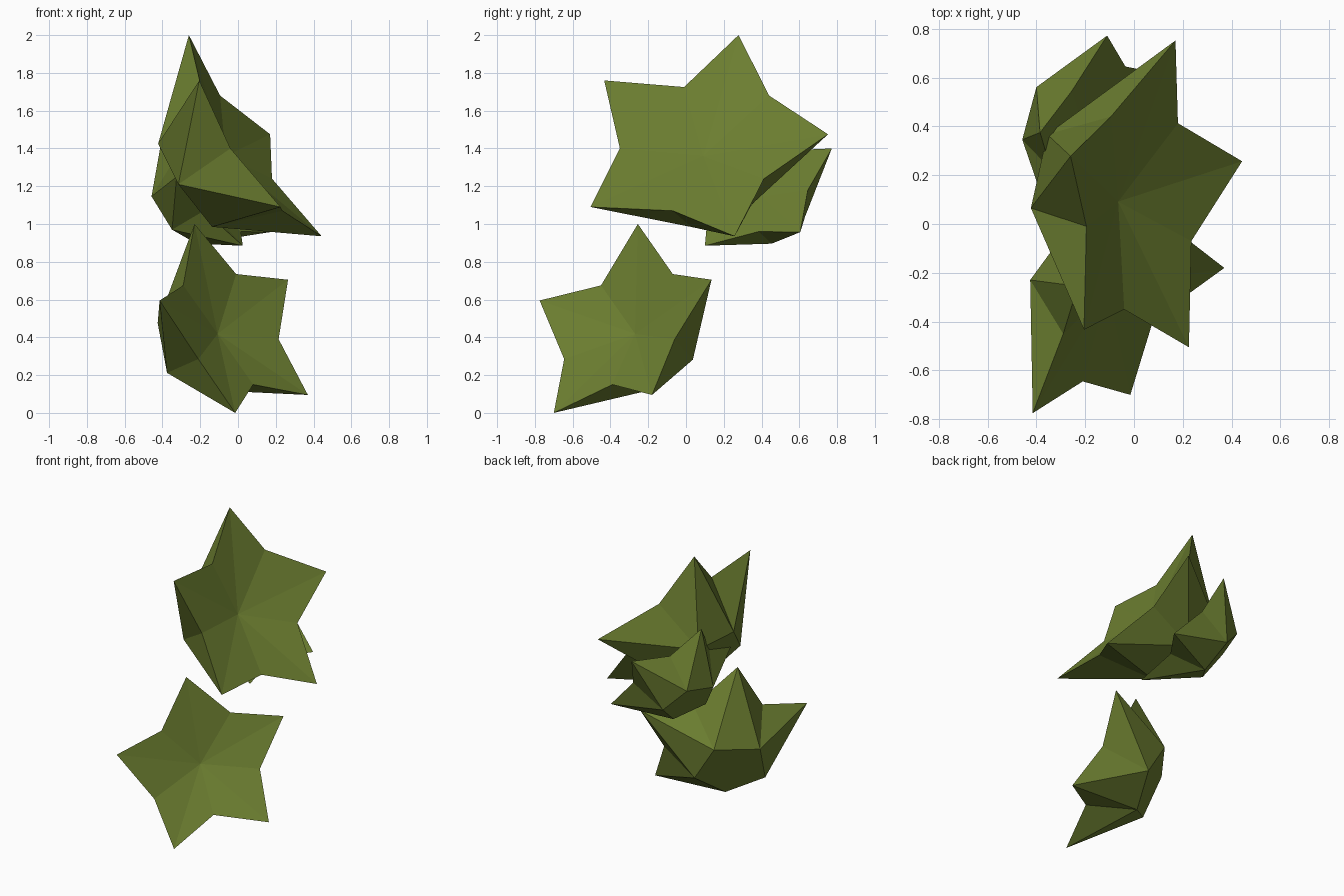
import bpy
import bmesh
from mathutils import Vector

if "Cube" in bpy.data.objects:
    bpy.data.objects.remove(bpy.data.objects["Cube"])

olive = bpy.data.materials.new("olive_green")
olive.diffuse_color = (0.15, 0.21, 0.03, 1)
olive.use_nodes = True
olive.node_tree.nodes["Principled BSDF"].inputs["Base Color"].default_value = olive.diffuse_color


def leaf_star(name, tips, valleys):
    """Five-pointed leaf cluster: dished front, tapering to a flat pentagon back."""
    tips = [Vector(t) for t in tips]
    valleys = [Vector(v) for v in valleys]
    mid = sum(tips, Vector()) / 5
    radius = sum((t - mid).length for t in tips) / 5
    normal = Vector()
    for i in range(5):
        normal -= (tips[i] - mid).cross(tips[(i + 1) % 5] - mid)
    normal.normalize()

    bm = bmesh.new()
    tip = [bm.verts.new(t) for t in tips]
    valley = [bm.verts.new(v) for v in valleys]      # valley i lies between tips i and i+1
    hub = bm.verts.new(mid - normal * radius * 0.25)
    back = []
    for v in valleys:
        flat = (v - mid) - normal * (v - mid).dot(normal)
        back.append(bm.verts.new(mid + flat * 0.67 - normal * radius * 0.63))

    for i in range(5):
        j = i - 1
        # front halves of the leaf
        bm.faces.new((hub, tip[i], valley[j]))
        bm.faces.new((hub, valley[i], tip[i]))
        # sides and underside of the leaf
        bm.faces.new((tip[i], valley[i], back[i]))
        bm.faces.new((tip[i], back[j], valley[j]))
        bm.faces.new((tip[i], back[i], back[j]))
    bm.faces.new(back)
    bmesh.ops.recalc_face_normals(bm, faces=bm.faces)

    mesh = bpy.data.meshes.new(name)
    bm.to_mesh(mesh)
    bm.free()
    mesh.materials.append(olive)
    bpy.context.collection.objects.link(bpy.data.objects.new(name, mesh))


# Lower cluster
leaf_star("lower_leaves",
          [(-.23, -.255, 1.0), (.265, .135, .705), (.37, -.18, .095),
           (-.015, -.70, 0), (-.415, -.775, .595)],
          [(-.01, -.07, .735), (.215, -.06, .39), (.08, -.39, .15),
           (-.21, -.645, .285), (-.29, -.45, .675)])

# Large upper cluster
leaf_star("upper_leaves",
          [(-.26, .278, 2.0), (.17, .752, 1.475), (.443, .257, .935),
           (.225, -.505, 1.09), (-.205, -.433, 1.76)],
          [(-.095, .44, 1.68), (.18, .413, 1.24), (.235, -.07, 1.07),
           (-.04, -.35, 1.40), (-.195, -.01, 1.725)])

# Small cluster behind
leaf_star("rear_leaves",
          [(-.385, .375, 1.555), (-.11, .772, 1.40), (.17, .605, .957),
           (.025, .10, .885), (-.325, -.04, 1.25)],
          [(-.255, .545, 1.39), (-.035, .645, 1.18), (.015, .385, .96),
           (-.18, .117, 1.07), (-.34, .223, 1.335)])
